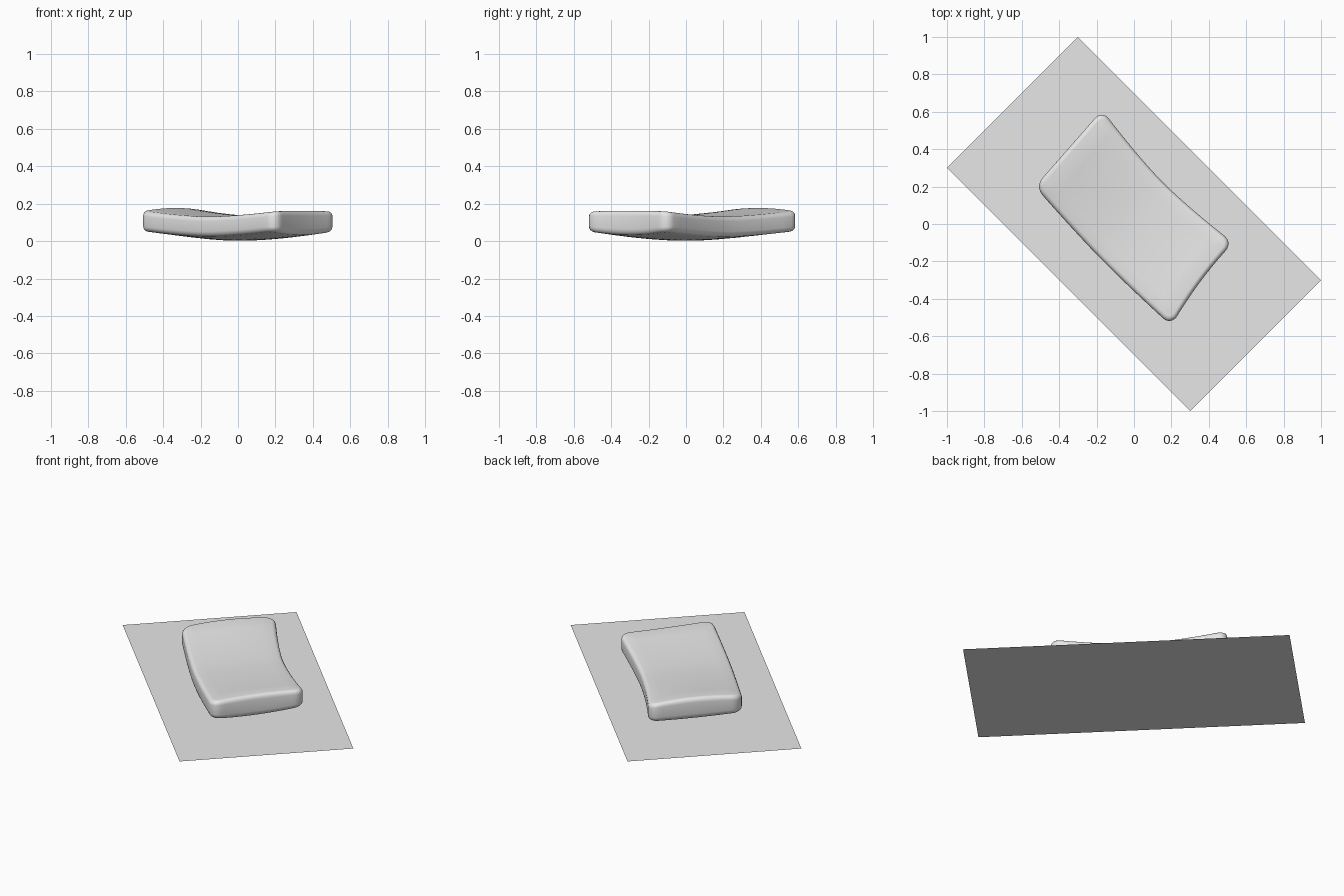
import bpy
import bmesh
from mathutils import Vector

cube = bpy.data.objects.get("Cube")
if cube:
    bpy.data.objects.remove(cube, do_unlink=True)


def make_material(name, rgb):
    mat = bpy.data.materials.new(name)
    mat.use_nodes = True
    color = (*rgb, 1)
    mat.diffuse_color = color
    mat.node_tree.nodes["Principled BSDF"].inputs["Base Color"].default_value = color
    return mat


def add_object(name, bm, mat):
    mesh = bpy.data.meshes.new(name)
    bm.to_mesh(mesh)
    bm.free()
    mesh.materials.append(mat)
    obj = bpy.data.objects.new(name, mesh)
    bpy.context.collection.objects.link(obj)
    return obj


grey = make_material("light grey", (0.8, 0.8, 0.8))

# Flat ground sheet
bm = bmesh.new()
bm.faces.new([bm.verts.new((x, y, 0)) for x, y in
              [(-0.3, 1), (-1, 0.3), (0.3, -1), (1, -0.3)]])
add_object("base_sheet", bm, grey)

# Cushion: a straight rounded block, bent afterwards
LENGTH, WIDTH, HEIGHT = 0.53, 0.28, 0.055
bm = bmesh.new()
bmesh.ops.create_cube(bm, size=2)
bmesh.ops.scale(bm, vec=(LENGTH, WIDTH, HEIGHT), verts=bm.verts)
upright = [e for e in bm.edges if abs(e.verts[0].co.z - e.verts[1].co.z) > HEIGHT]
bmesh.ops.bevel(bm, geom=upright, offset=0.06, segments=5, profile=0.5, affect='EDGES')
rims = [e for e in bm.edges
        if e.verts[0].co.z * e.verts[1].co.z > 0]
bmesh.ops.bevel(bm, geom=rims, offset=0.026, segments=4, profile=0.5, affect='EDGES')

# Cut the block into a grid so that it can bend
for axis, half, cuts in ((0, LENGTH, 16), (1, WIDTH, 10)):
    for i in range(1, cuts):
        point = Vector()
        point[axis] = half * 0.88 * (2 * i / cuts - 1)
        normal = Vector()
        normal[axis] = 1
        bmesh.ops.bisect_plane(bm, geom=bm.verts[:] + bm.edges[:] + bm.faces[:],
                               plane_co=point, plane_no=normal, dist=1e-5)

# Corners in plan, then the bow of the sides, the dish and the plump centre
left, back = Vector((-0.53, 0.2)), Vector((-0.17, 0.61))
right, front = Vector((0.53, -0.1)), Vector((0.2, -0.545))
for vert in bm.verts:
    u, v, w = vert.co.x / LENGTH, vert.co.y / WIDTH, vert.co.z / HEIGHT
    s, t = (u + 1) / 2, (v + 1) / 2
    plan = left.lerp(front, s).lerp(back.lerp(right, s), t)
    bow = (0.021 + 0.008 * v) * (1 - abs(u) ** 1.6)
    plan -= Vector((bow, bow))
    pinch = 0.012 * max(u, 0) ** 2 * (1 - v * v)
    plan += Vector((-pinch, pinch))
    crown = 1 - v * v
    middle = (0.083 + 0.029 * abs(u) ** 1.6
              - 0.012 * crown * (1 - u * u) - 0.008 * u * crown)
    thickness = 0.052 + 0.013 * crown
    vert.co = (plan.x, plan.y, middle + w * thickness)

bmesh.ops.recalc_face_normals(bm, faces=bm.faces)
for face in bm.faces:
    face.smooth = True
cushion = add_object("cushion", bm, grey)

# Rest the cushion on the sheet
lowest = min(v.co.z for v in cushion.data.vertices)
cushion.location.z = 0.002 - lowest
